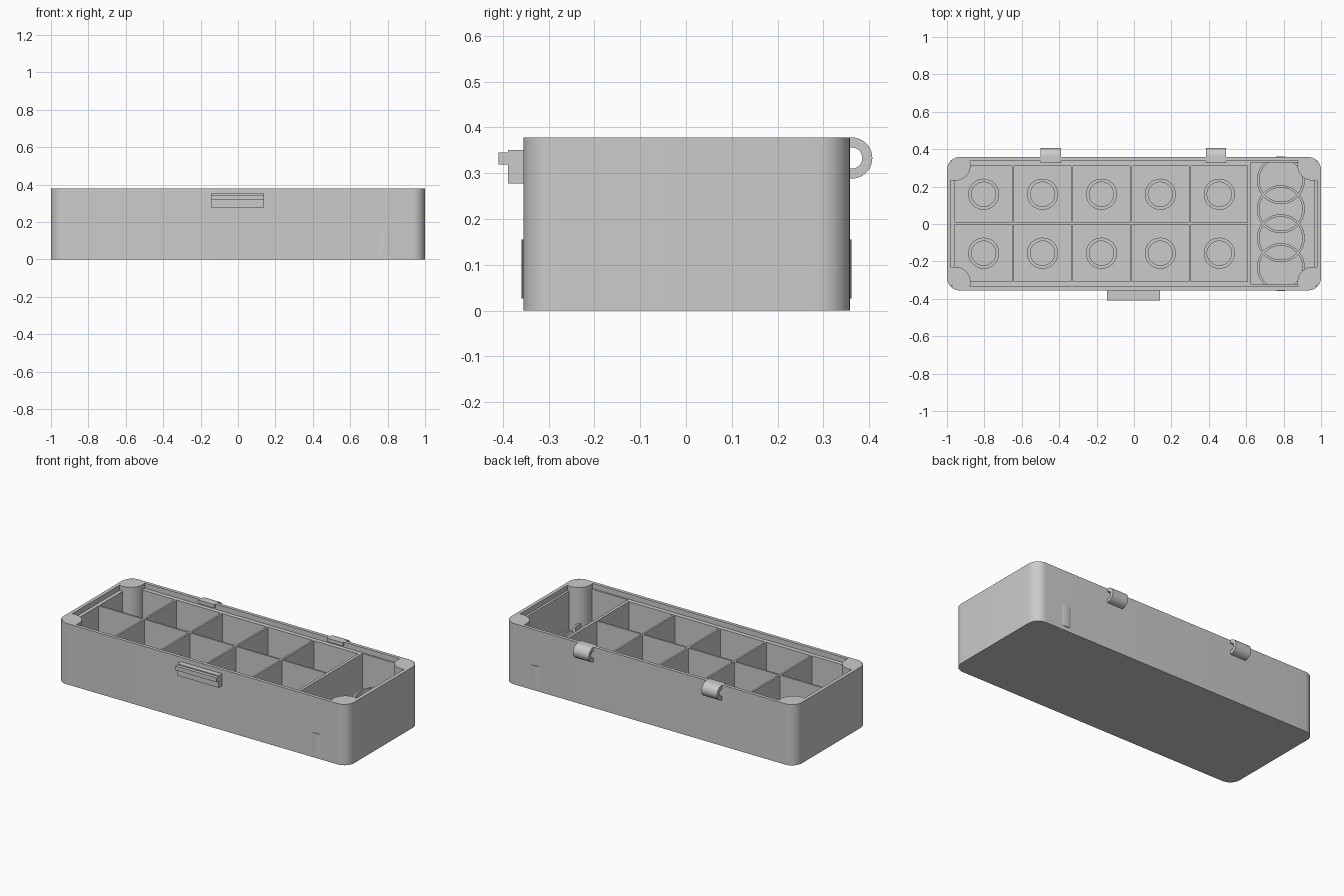
import bpy, bmesh, math
from mathutils import Matrix

if "Cube" in bpy.data.objects:
    bpy.data.objects.remove(bpy.data.objects["Cube"])

YC = 0.0015                    # middle of the box in depth
RIM, LEDGE, FLOOR = 0.378, 0.346, 0.026

grey = bpy.data.materials.new("light grey")
grey.diffuse_color = (0.6, 0.6, 0.6, 1)
grey.use_nodes = True
grey.node_tree.nodes["Principled BSDF"].inputs["Base Color"].default_value = grey.diffuse_color


def finish(name, bm, smooth=True):
    bmesh.ops.recalc_face_normals(bm, faces=bm.faces[:])
    me = bpy.data.meshes.new(name)
    bm.to_mesh(me)
    bm.free()
    ob = bpy.data.objects.new(name, me)
    bpy.context.collection.objects.link(ob)
    me.materials.append(grey)
    if smooth:
        shade(ob)
    return ob


def shade(ob):
    bpy.ops.object.select_all(action='DESELECT')
    ob.select_set(True)
    bpy.context.view_layer.objects.active = ob
    bpy.ops.object.shade_smooth_by_angle(angle=math.radians(35))


def add_box(bm, x0, x1, y0, y1, z0, z1):
    m = Matrix.Translation(((x0 + x1) / 2, (y0 + y1) / 2, (z0 + z1) / 2))
    m = m @ Matrix.Diagonal((x1 - x0, y1 - y0, z1 - z0, 1))
    bmesh.ops.create_cube(bm, size=1, matrix=m)


def add_prism(bm, base, offset):
    """Extrude a closed outline by an offset."""
    f = bm.faces.new([bm.verts.new(p) for p in base])
    r = bmesh.ops.extrude_face_region(bm, geom=[f], use_keep_orig=True)
    vs = [v for v in r["geom"] if isinstance(v, bmesh.types.BMVert)]
    bmesh.ops.translate(bm, verts=vs, vec=offset)


def add_ring(bm, x, y, r_out, r_in, z0, z1, n=48):
    rows = []
    for r, z in ((r_out, z0), (r_out, z1), (r_in, z1), (r_in, z0)):
        rows.append([bm.verts.new((x + r * math.cos(2 * math.pi * i / n),
                                   y + r * math.sin(2 * math.pi * i / n), z)) for i in range(n)])
    for a, b in zip(rows, rows[1:] + rows[:1]):
        for i in range(n):
            j = (i + 1) % n
            bm.faces.new((a[i], a[j], b[j], b[i]))


def arc(cx, cy, r, a0, a1, n):
    return [(cx + r * math.cos(math.radians(a0 + (a1 - a0) * i / n)),
             cy + r * math.sin(math.radians(a0 + (a1 - a0) * i / n))) for i in range(n + 1)]


def cut(ob, cutter):
    mod = ob.modifiers.new("cut", 'BOOLEAN')
    mod.operation, mod.solver, mod.object = 'DIFFERENCE', 'EXACT', cutter
    bpy.context.view_layer.objects.active = ob
    bpy.ops.object.modifier_apply(modifier=mod.name)
    bpy.data.objects.remove(cutter)


# box body with rounded upright corners
R = 0.068
outline = []
for k, (sx, sy) in enumerate(((1, 1), (-1, 1), (-1, -1), (1, -1))):
    outline += arc(sx * (1 - R), YC + sy * (0.3565 - R), R, 90 * k, 90 * k + 90, 10)
bm = bmesh.new()
add_prism(bm, [(x, y, 0) for x, y in outline], (0, 0, RIM))
body = finish("box_body", bm, False)

# recess for the lid
bm = bmesh.new()
add_box(bm, -0.978, 0.978, YC - 0.336, YC + 0.336, LEDGE, 0.45)
cut(body, finish("lid_recess_cutter", bm, False))

# ten square compartments and one long bay
cells = [(-0.804 + 0.315 * i, YC + s * 0.1575) for i in range(5) for s in (-1, 1)]
bm = bmesh.new()
for x, y in cells:
    add_box(bm, x - 0.152, x + 0.152, y - 0.152, y + 0.152, FLOOR, 0.45)
add_box(bm, 0.626, 0.964, YC - 0.326, YC + 0.326, FLOOR, 0.45)
cut(body, finish("compartment_cutter", bm, False))
shade(body)

# round posts in the four corners, kept inside the outer wall
for sx, sy, label in ((1, 1, "back_right"), (-1, 1, "back_left"),
                      (1, -1, "front_right"), (-1, -1, "front_left")):
    pts = arc(0.957, 0.313, 0.083, 160, 290, 20) + [(0.99, 0.31), (0.975, 0.333), (0.935, 0.346)]
    bm = bmesh.new()
    add_prism(bm, [(sx * x, YC + sy * y, FLOOR) for x, y in
                   [(min(x, 0.99), min(y, 0.346)) for x, y in pts]], (0, 0, RIM - FLOOR))
    finish("corner_post_" + label, bm)

# small holder rings, one per compartment
bm = bmesh.new()
for x, y in cells:
    add_ring(bm, x, y, 0.083, 0.065, FLOOR - 0.002, 0.1)
finish("small_holder_rings", bm)

# four large overlapping rings in the long bay
for i in range(4):
    bm = bmesh.new()
    add_ring(bm, 0.785, YC + (i - 1.5) * 0.155, 0.128, 0.115, FLOOR, 0.155, 64)
    finish(f"large_holder_ring_{i + 1}", bm)

# front latch: block with a narrow lip
bm = bmesh.new()
prof = [(-0.35, 0.277), (-0.389, 0.277), (-0.389, 0.319), (-0.409, 0.319),
        (-0.409, 0.345), (-0.389, 0.345), (-0.389, 0.351), (-0.35, 0.351)]
add_prism(bm, [(-0.145, y, z) for y, z in prof], (0.285, 0, 0))
finish("front_latch", bm, False)

# back hinge hooks, C-shaped, with roots passing through the wall
for x, label in ((-0.499, "left"), (0.384, "right")):
    prof = ([(0.326, 0.288)] + arc(0.362, 0.333, 0.045, -90, 90, 18) + [(0.326, 0.378), (0.326, 0.356)]
            + arc(0.362, 0.333, 0.023, 90, -90, 18) + [(0.326, 0.31)])
    bm = bmesh.new()
    add_prism(bm, [(x, y, z) for y, z in prof], (0.108, 0, 0))
    finish("hinge_hook_" + label, bm)
